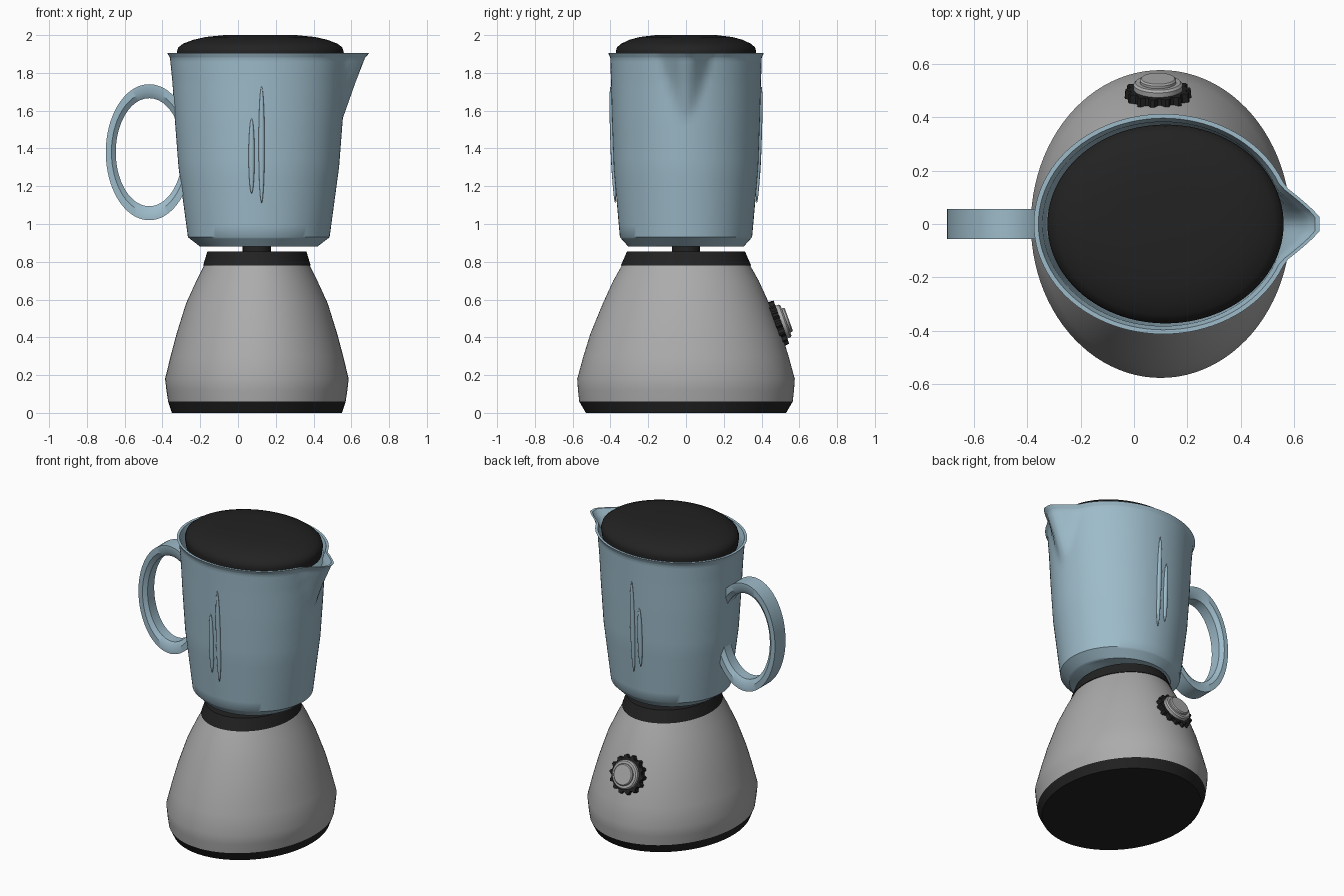
import bpy, bmesh, math
from mathutils import Matrix, Vector

cube = bpy.data.objects.get("Cube")
if cube:
    bpy.data.objects.remove(cube, do_unlink=True)


def material(name, rgb):
    m = bpy.data.materials.new(name)
    m.use_nodes = True
    m.diffuse_color = (*rgb, 1)
    m.node_tree.nodes["Principled BSDF"].inputs["Base Color"].default_value = (*rgb, 1)
    return m


GREY = material("warm grey", (0.41, 0.41, 0.41))
BLACK = material("soft black", (0.016, 0.016, 0.016))
BLUE = material("pale blue", (0.34, 0.50, 0.59))


def finish(bm, name, mat, matrix=Matrix(), angle=35):
    bmesh.ops.recalc_face_normals(bm, faces=bm.faces)
    mesh = bpy.data.meshes.new(name)
    bm.to_mesh(mesh)
    bm.free()
    ob = bpy.data.objects.new(name, mesh)
    bpy.context.collection.objects.link(ob)
    mesh.materials.append(mat)
    ob.matrix_world = matrix
    bpy.ops.object.select_all(action="DESELECT")
    ob.select_set(True)
    bpy.context.view_layer.objects.active = ob
    bpy.ops.object.shade_smooth_by_angle(angle=math.radians(angle))
    return ob


def loft(rings, closed=False):
    """Skin a list of point rings; cap the ends unless the strip is closed."""
    bm = bmesh.new()
    loops = [[bm.verts.new(p) for p in ring] for ring in rings]
    n = len(loops[0])
    for a, b in zip(loops, loops[1:]):
        for i in range(n):
            j = (i + 1) % n
            bm.faces.new((a[i], a[j], b[j], b[i]))
    bm.faces.new(loops[0])
    bm.faces.new(loops[-1])
    return bm


def oval_ring(z, rx, ry, cx, shape=None, n=96):
    pts = []
    for i in range(n):
        t = 2 * math.pi * i / n
        p = Vector((cx + rx * math.cos(t), ry * math.sin(t), z))
        pts.append(shape(p, cx) if shape else p)
    return pts


def lathe(name, profile, cx, mat, shape=None, angle=35, n=96):
    return finish(loft([oval_ring(*p, cx, shape, n) for p in profile]), name, mat, angle=angle)


# Base: foot, body, collar and drive coupling
CX = 0.10
lathe("foot", [(0, .45, .53), (.06, .47, .565)], CX, BLACK)
lathe("base_body", [(.06, .47, .565), (.12, .479, .572), (.18, .486, .576), (.30, .457, .543),
                    (.42, .425, .506), (.58, .375, .44), (.70, .32, .385), (.78, .28, .34)], CX, GREY)
lathe("collar", [(.78, .285, .345), (.855, .262, .312)], CX, BLACK)
lathe("drive_coupling", [(.85, .075, .075), (.89, .075, .075)], CX, BLACK, n=32)


# Jug: oval shell with a pouring spout pulled out of its +x side
def spout(p, cx):
    t = max(0, (p.z - 1.56) / 0.345)
    if t > 0 and p.x > cx:
        width = 0.04 + 0.10 * t
        f = min(1, max(0, (width - abs(p.y)) / (width - 0.03 * t)))
        p.x += 0.10 * t * f
    return p


def densify(profile, steps=6):
    out = []
    for a, b in zip(profile, profile[1:]):
        out += [tuple(u + (v - u) * k / steps for u, v in zip(a, b)) for k in range(steps)]
    return out + [profile[-1]]


JX = 0.11
outer = [(.88, .31, .305), (.93, .375, .35), (1.30, .425, .383), (1.56, .445, .392),
         (1.75, .457, .397), (1.88, .47, .401), (1.905, .485, .412)]
inner = [(1.905, .468, .396), (1.86, .452, .382), (1.56, .43, .377), (.95, .35, .33)]
lathe("jug", densify(outer) + densify(inner), JX, BLUE, spout, angle=40)

# Raised ribs on the front and back walls of the jug
for side, label in ((-1, "front"), (1, "back")):
    for x, z, half, kind in ((.072, 1.36, .20, "short"), (.125, 1.42, .31, "long")):
        bm = bmesh.new()
        bmesh.ops.create_uvsphere(bm, u_segments=16, v_segments=12, radius=1)
        place = (Matrix.Translation((x, side * (.383 + (z - 1.30) * .035), z))
                 @ Matrix.Rotation(-side * .04, 4, "X")
                 @ Matrix.Diagonal((.016, .013, half, 1)))
        bm.transform(place)
        finish(bm, f"{label}_{kind}_rib", BLUE)

# Handle: open oval loop with a tapered section, ends buried in the jug wall
rings = []
for k in range(65):
    t = math.radians(30 + 315 * k / 64)
    rings.append([(-.47 + a * math.cos(t), y, 1.38 + b * math.sin(t))
                  for a, b, y in ((.23, .36, -.056), (.23, .36, .056), (.20, .318, .056),
                                  (.177, .286, .035), (.177, .286, -.035), (.20, .318, -.056))])
finish(loft(rings), "handle", BLUE)

# Lid: low rounded dome
lathe("lid", [(1.86, .435, .365), (1.91, .442, .372), (1.935, .434, .366), (1.955, .408, .342),
              (1.975, .355, .30), (1.99, .29, .245), (2.0, .19, .16)], .118, BLACK, angle=50)

# Control dial on the sloping back of the base
DIAL = Matrix.Translation((.09, .49, .475)) @ Matrix.Rotation(math.radians(-70), 4, "X")


def dial_part(name, profile, mat, teeth=0):
    def ring(z, r):
        n = teeth * 4 or 48
        pts = []
        for i in range(n):
            t = 2 * math.pi * i / n
            rr = r * (0.87 if teeth and i % 4 > 1 else 1)
            pts.append((rr * math.cos(t), rr * math.sin(t), z))
        return pts
    finish(loft([ring(*p) for p in profile]), name, mat, DIAL, 30)


dial_part("dial_mount", [(-.07, .085), (0, .085)], GREY)
dial_part("dial_grip", [(-.018, .125), (.016, .122)], BLACK, teeth=14)
dial_part("dial_disc", [(0, .092), (.034, .092), (.042, .084)], GREY)
dial_part("dial_cap", [(.03, .068), (.052, .068), (.058, .062)], GREY)
